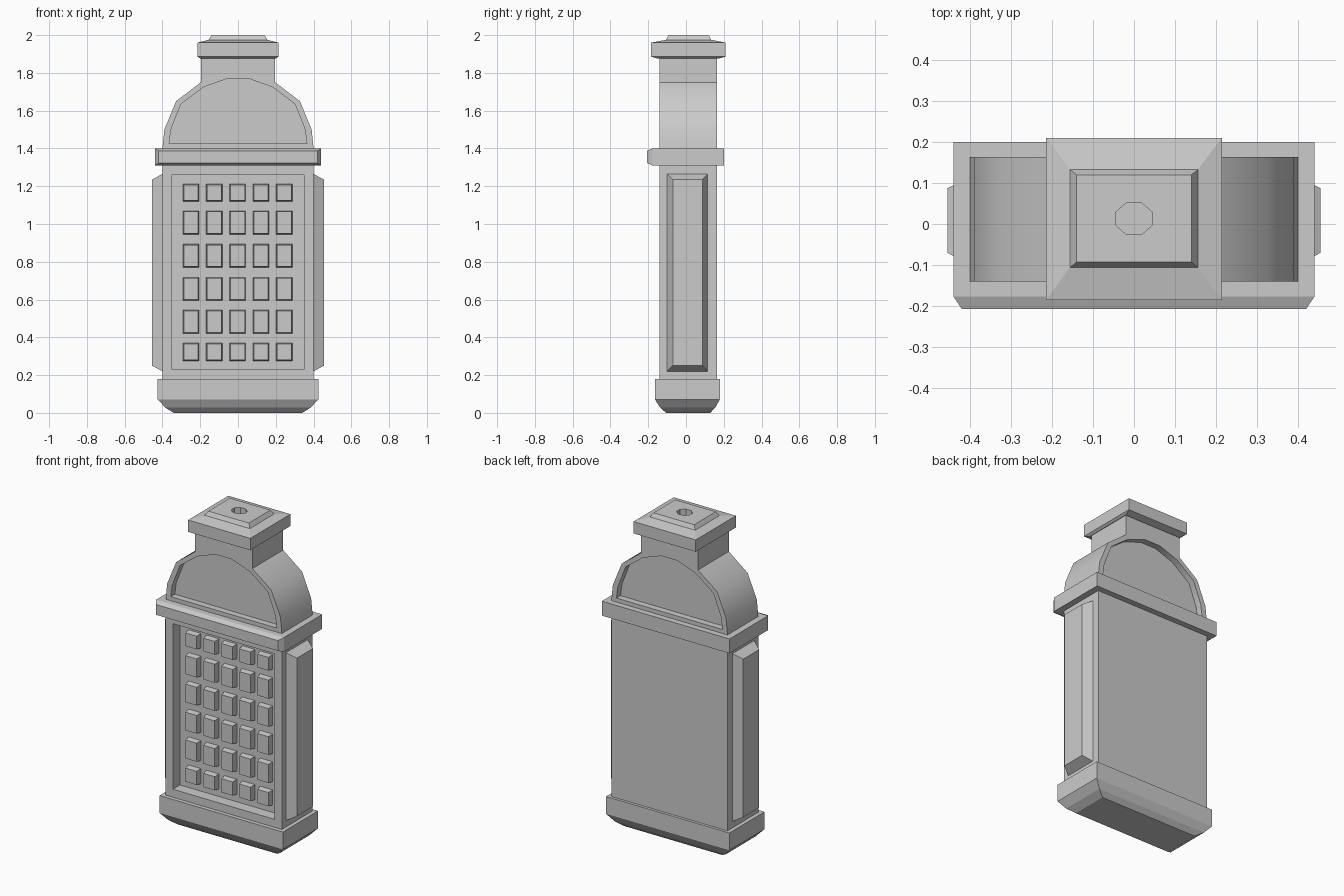
import bpy, bmesh, math

if "Cube" in bpy.data.objects:
    bpy.data.objects.remove(bpy.data.objects["Cube"])


def make_object(name, bm, smooth=False):
    bmesh.ops.recalc_face_normals(bm, faces=bm.faces[:])
    me = bpy.data.meshes.new(name)
    bm.to_mesh(me)
    bm.free()
    ob = bpy.data.objects.new(name, me)
    bpy.context.collection.objects.link(ob)
    bpy.ops.object.select_all(action='DESELECT')
    bpy.context.view_layer.objects.active = ob
    ob.select_set(True)
    if smooth:
        bpy.ops.object.shade_smooth_by_angle(angle=math.radians(30))
    return ob


def add_loft(bm, rings):
    """Skin a stack of equal-length point loops and cap both ends."""
    vs = [[bm.verts.new(p) for p in r] for r in rings]
    n = len(vs[0])
    for a, b in zip(vs, vs[1:]):
        for i in range(n):
            j = (i + 1) % n
            bm.faces.new((a[i], a[j], b[j], b[i]))
    bm.faces.new(vs[0][::-1])
    bm.faces.new(vs[-1])


def loft(name, rings, smooth=False):
    bm = bmesh.new()
    add_loft(bm, rings)
    return make_object(name, bm, smooth)


def rect_z(hx, y0, y1, z):
    return [(-hx, y0, z), (hx, y0, z), (hx, y1, z), (-hx, y1, z)]


def rect_y(x0, x1, z0, z1, y):
    return [(x0, y, z0), (x1, y, z0), (x1, y, z1), (x0, y, z1)]


def rect_x(y0, y1, z0, z1, x):
    return [(x, y0, z0), (x, y1, z0), (x, y1, z1), (x, y0, z1)]


def prism_y(half, y0, y1):
    """Rings for a left-right mirrored x,z profile, extruded along y."""
    prof = half + [(-x, z) for x, z in reversed(half)]
    return [[(x, y, z) for x, z in prof] for y in (y0, y1)]


def cut(target, cutter):
    m = target.modifiers.new("cut", 'BOOLEAN')
    m.operation, m.solver, m.object = 'DIFFERENCE', 'EXACT', cutter
    bpy.context.view_layer.objects.active = target
    bpy.ops.object.modifier_apply(modifier=m.name)
    bpy.data.objects.remove(cutter)


BACK, FRONT = 0.163, -0.14

# Base with rounded underside
loft("base", [rect_z(0.34, -0.105, 0.128, 0.0), rect_z(0.385, -0.137, 0.155, 0.028),
              rect_z(0.425, -0.165, 0.18, 0.072), rect_z(0.425, -0.165, 0.18, 0.18)])

# Body with a recessed front panel
bm = bmesh.new()
add_loft(bm, [rect_z(0.40, FRONT, BACK, 0.18), rect_z(0.40, FRONT, BACK, 1.31)])
bmesh.ops.recalc_face_normals(bm, faces=bm.faces[:])
front = min(bm.faces, key=lambda f: f.calc_center_median().y)
bmesh.ops.inset_region(bm, faces=[front], thickness=0.07)
panel = bmesh.ops.extrude_face_region(bm, geom=[front])
bmesh.ops.translate(bm, vec=(0, 0.07, 0),
                    verts=[v for v in panel["geom"] if isinstance(v, bmesh.types.BMVert)])
if front.is_valid:
    bmesh.ops.delete(bm, geom=[front], context='FACES_ONLY')
make_object("body", bm)

# Grid of raised blocks in the panel
bm = bmesh.new()
rows = [(0.275, 0.37), (0.42, 0.545), (0.595, 0.718), (0.77, 0.893), (0.945, 1.07), (1.12, 1.212)]
for z0, z1 in rows:
    for c in range(5):
        x = -0.249 + c * 0.1235
        add_loft(bm, [rect_y(x - 0.043, x + 0.043, z0, z1, -0.07),
                      rect_y(x - 0.038, x + 0.038, z0 + 0.005, z1 - 0.005, -0.105)])
make_object("panel_blocks", bm)

# Bevelled side strips
for side, s in (("right", 1), ("left", -1)):
    loft(side + "_side_strip", [rect_x(-0.10, 0.115, 0.22, 1.265, s * 0.40),
                                rect_x(-0.07, 0.087, 0.25, 1.235, s * 0.455)])

# Collar, chamfered along the front
loft("collar", [rect_y(-0.44, 0.44, 1.31, 1.40, 0.20), rect_y(-0.44, 0.44, 1.31, 1.40, -0.177),
                rect_y(-0.42, 0.42, 1.323, 1.387, -0.207)])

# Shoulder dome and neck, with recessed arches front and back
dome = loft("shoulder_and_neck", prism_y([(0.40, 1.40), (0.39, 1.50), (0.328, 1.65),
                                          (0.197, 1.75), (0.197, 1.88)], FRONT, BACK))
arch = [(0.365, 1.425), (0.355, 1.50), (0.302, 1.635), (0.182, 1.725), (0.055, 1.77)]
for y0, y1 in ((FRONT - 0.05, FRONT + 0.04), (BACK - 0.04, BACK + 0.05)):
    cut(dome, loft("arch_cutter", prism_y(arch, y0, y1)))
bpy.context.view_layer.objects.active = dome
dome.select_set(True)
bpy.ops.object.shade_smooth_by_angle(angle=math.radians(35))

# Cap with stepped top and a small eight-sided hole
cap = loft("cap", [rect_z(0.20, -0.15, 0.172, 1.876), rect_z(0.214, -0.185, 0.21, 1.886),
                   rect_z(0.214, -0.185, 0.21, 1.96), rect_z(0.156, -0.106, 0.133, 1.975),
                   rect_z(0.14, -0.093, 0.12, 2.0)])
ring = [(0.048 * math.cos(a), 0.013 + 0.042 * math.sin(a))
        for a in (math.pi / 8 + i * math.pi / 4 for i in range(8))]
cut(cap, loft("hole_cutter", [[(x, y, z) for x, y in ring] for z in (1.96, 2.05)]))
